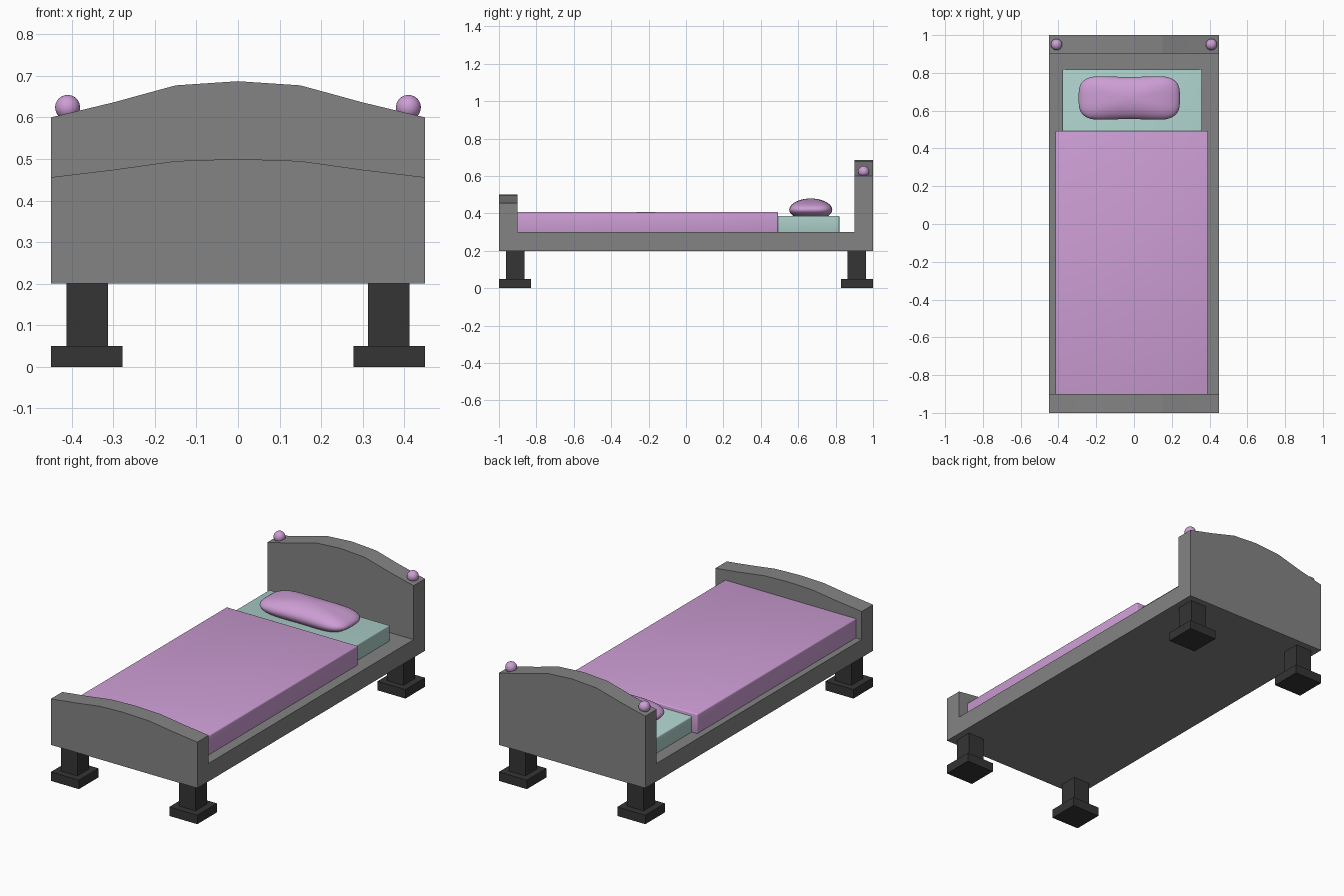
import bpy, bmesh
from mathutils import Matrix, Vector

cube = bpy.data.objects.get("Cube")
if cube:
    bpy.data.objects.remove(cube, do_unlink=True)


def material(name, rgb):
    mat = bpy.data.materials.new(name)
    mat.use_nodes = True
    mat.diffuse_color = (*rgb, 1)
    mat.node_tree.nodes["Principled BSDF"].inputs["Base Color"].default_value = (*rgb, 1)
    return mat


grey = material("frame grey", (0.23, 0.23, 0.23))
dark = material("leg charcoal", (0.035, 0.035, 0.035))
pink = material("bedding pink", (0.61, 0.34, 0.66))
mint = material("mattress mint", (0.42, 0.64, 0.60))


def finish(name, bm, mat, smooth=False):
    bmesh.ops.recalc_face_normals(bm, faces=bm.faces[:])
    for f in bm.faces:
        f.smooth = smooth
    mesh = bpy.data.meshes.new(name)
    bm.to_mesh(mesh)
    bm.free()
    mesh.materials.append(mat)
    obj = bpy.data.objects.new(name, mesh)
    bpy.context.collection.objects.link(obj)
    return obj


def box(name, low, high, mat, bevel=0):
    low, high = Vector(low), Vector(high)
    bm = bmesh.new()
    bmesh.ops.create_cube(bm, size=1, matrix=Matrix.Translation((low + high) / 2)
                          @ Matrix.Diagonal((*(high - low), 1)))
    if bevel:
        bmesh.ops.bevel(bm, geom=bm.edges[:], offset=bevel, segments=3,
                        profile=0.5, affect='EDGES')
    return finish(name, bm, mat, bool(bevel))


def board(name, y, heights):
    # Arched panel: heights run from the centre out to the side
    half = [(0.15 * i, h) for i, h in enumerate(heights)]
    outline = [(-0.45, 0.2), (0.45, 0.2)] + half[::-1] + [(-x, h) for x, h in half[1:]]
    bm = bmesh.new()
    face = bm.faces.new([bm.verts.new((x, y, z)) for x, z in outline])
    ext = bmesh.ops.extrude_face_region(bm, geom=[face])
    verts = [v for v in ext["geom"] if isinstance(v, bmesh.types.BMVert)]
    bmesh.ops.translate(bm, verts=verts, vec=(0, 0.1, 0))
    return finish(name, bm, grey)


# Bed frame
box("bed_base", (-0.45, -0.9, 0.2), (0.45, 0.9, 0.3), grey)
board("headboard", 0.9, (0.687, 0.677, 0.636, 0.6))
board("footboard", -1.0, (0.5, 0.495, 0.474, 0.456))

# Legs with square feet
for sx, side in ((-1, "right"), (1, "left")):
    for sy, end in ((-1, "front"), (1, "back")):
        for part, c, half, z0, z1 in (("leg", (0.363, 0.913), 0.05, 0.05, 0.2),
                                      ("foot", (0.364, 0.914), 0.086, 0, 0.05)):
            x, y = sx * c[0], sy * c[1]
            box(f"{end}_{side}_{part}", (x - half, y - half, z0),
                (x + half, y + half, z1), dark)

    # Round finial on the headboard
    bm = bmesh.new()
    bmesh.ops.create_uvsphere(bm, u_segments=32, v_segments=16, radius=0.03,
                              matrix=Matrix.Translation((sx * 0.41, 0.95, 0.624)))
    finish(f"{side}_finial", bm, pink, True)

# Bedding
box("mattress", (-0.38, -0.88, 0.29), (0.36, 0.82, 0.387), mint, 0.006)
box("blanket", (-0.415, -0.91, 0.295), (0.393, 0.493, 0.407), pink, 0.007)

# Pillow: rounded rectangle with a pinched waist
bm = bmesh.new()
bmesh.ops.create_uvsphere(bm, u_segments=64, v_segments=24, radius=1)
for v in bm.verts:
    r = v.co.xy.length
    if r > 1e-5:
        c, s = abs(v.co.x) / r, abs(v.co.y) / r
        v.co.xy *= (c ** 3.6 + s ** 3.6) ** (-1 / 3.6)
    v.co.y *= 0.89 + 0.13 * min(1, v.co.x ** 2 * 1.6)
    v.co = Vector((-0.025 + 0.268 * v.co.x, 0.667 + 0.125 * v.co.y, 0.42 + 0.06 * v.co.z))
finish("pillow", bm, pink, True)
